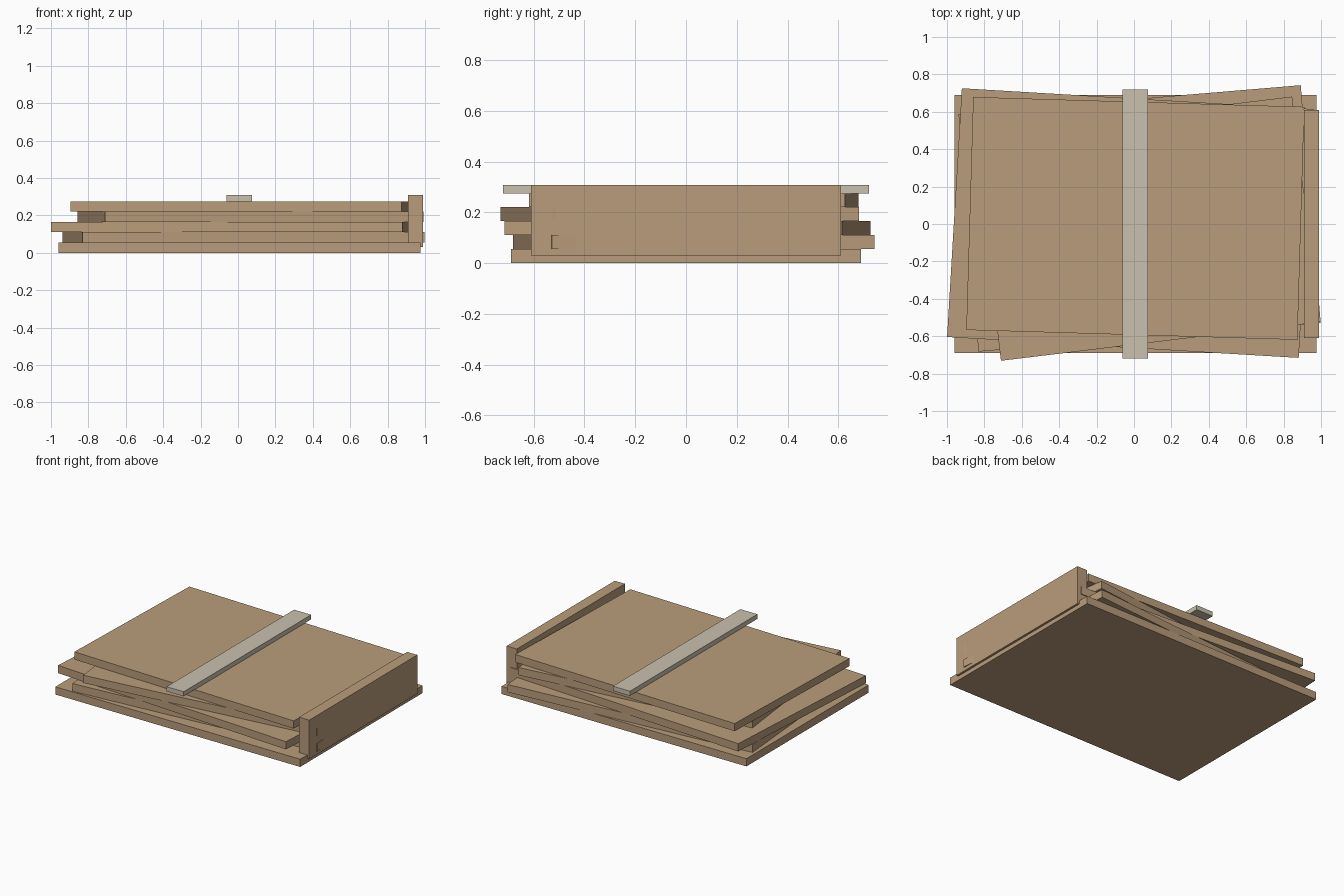
import bpy
from math import radians

if "Cube" in bpy.data.objects:
    bpy.data.objects.remove(bpy.data.objects["Cube"], do_unlink=True)


def make_material(name, rgb):
    mat = bpy.data.materials.new(name)
    mat.use_nodes = True
    mat.diffuse_color = (*rgb, 1)
    mat.node_tree.nodes["Principled BSDF"].inputs["Base Color"].default_value = (*rgb, 1)
    return mat


def make_slab(name, centre, size, z_low, z_high, mat, turn=0):
    """Box from z_low to z_high, turned about the vertical by degrees."""
    bpy.ops.mesh.primitive_cube_add(
        size=1, location=(*centre, (z_low + z_high) / 2), rotation=(0, 0, radians(turn)))
    obj = bpy.context.object
    obj.name = name
    obj.scale = (*size, z_high - z_low)
    bpy.ops.object.transform_apply(location=False, rotation=False, scale=True)
    obj.data.materials.append(mat)
    return obj


cardboard = make_material("cardboard brown", (0.49, 0.335, 0.2))
tape = make_material("pale tape", (0.59, 0.53, 0.42))

# Stack of flattened boxes, bottom to top: name, centre, size, turn
THICK = 0.055
sheets = [
    ("bottom_box", (0.007, 0), (1.935, 1.38), 0),
    ("second_box", (0.03, 0.03), (1.836, 1.275), 4.8),
    ("middle_box", (-0.02, 0.005), (1.883, 1.332), -3.4),
    ("fourth_box", (0.067, -0.025), (1.715, 1.215), 6.9),
    ("top_box", (0.007, 0.03), (1.771, 1.246), -1.7),
]
for level, (name, centre, size, turn) in enumerate(sheets):
    make_slab(name, centre, size, level * THICK, (level + 1) * THICK, cardboard, turn)

# Box standing on edge against the left side
make_slab("upright_box", (0.95, 0), (0.08, 1.22), 0.03, 0.308, cardboard)

# Strip across the top
make_slab("tape_strip", (0.007, 0), (0.135, 1.44), 0.275, 0.308, tape)
